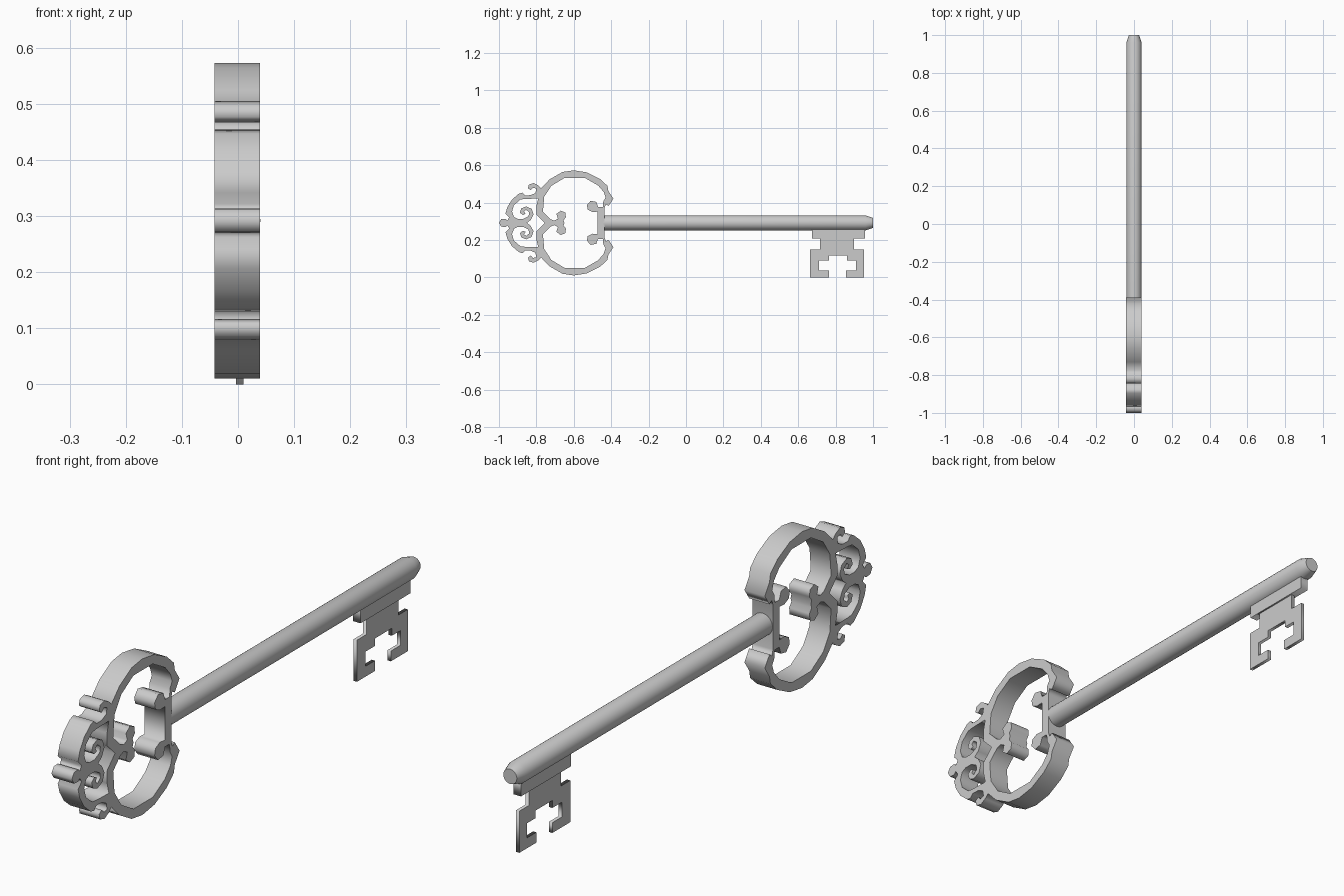
import bpy, bmesh
from math import pi
from mathutils import Matrix

if "Cube" in bpy.data.objects:
    bpy.data.objects.remove(bpy.data.objects["Cube"])

AXIS = 0.292   # height of the key's centre line


def plate(name, loops, half, x=0.0, z=0.0):
    """Extrude flat (y, z) outlines along x; inner loops become holes."""
    cu = bpy.data.curves.new(name, 'CURVE')
    cu.dimensions = '2D'
    cu.fill_mode = 'BOTH'
    cu.extrude = half
    for pts in loops:
        s = cu.splines.new('POLY')
        s.points.add(len(pts) - 1)
        for p, (a, b) in zip(s.points, pts):
            p.co = (a, b, 0, 1)
        s.use_cyclic_u = True
    ob = bpy.data.objects.new(name, cu)
    bpy.context.collection.objects.link(ob)
    ob.location = (x, 0, z)
    ob.rotation_euler = (pi / 2, 0, pi / 2)
    bpy.ops.object.select_all(action='DESELECT')
    ob.select_set(True)
    bpy.context.view_layer.objects.active = ob
    bpy.ops.object.convert(target='MESH')
    return bpy.context.object


def mirrored(half):
    """Close a half outline whose first and last points lie on the axis."""
    return half + [(a, -b) for a, b in reversed(half[1:-1])]


# ornate bow: outer silhouette, left finial to right bar
outer = [(-1.0, 0), (-.988, .02), (-.965, .022), (-.955, .013), (-.945, .03),
         (-.965, .05), (-.955, .085), (-.93, .125), (-.895, .155), (-.875, .162),
         (-.86, .147), (-.83, .148), (-.805, .16), (-.80, .183), (-.818, .188),
         (-.83, .175), (-.845, .185), (-.84, .205), (-.815, .213), (-.79, .2),
         (-.775, .185), (-.73, .232), (-.66, .272), (-.6, .281), (-.53, .27),
         (-.46, .235), (-.42, .198), (-.415, .17), (-.388, .13), (-.415, .09),
         (-.428, .1), (-.435, .08), (-.435, 0)]
# large opening, including the two volutes and the inner fleuron
ring_hole = [(-.472, 0), (-.472, .06), (-.5, .058), (-.525, .07), (-.53, .095),
             (-.51, .118), (-.48, .112), (-.47, .085), (-.445, .085), (-.442, .115),
             (-.43, .135), (-.44, .165), (-.47, .2), (-.54, .24), (-.65, .24),
             (-.72, .198), (-.758, .14), (-.765, .06), (-.725, .02), (-.705, .012),
             (-.685, .022), (-.693, .048), (-.67, .065), (-.645, .055),
             (-.642, .03), (-.655, .014), (-.65, 0)]
# crown opening, including the pair of scrolls
crown_hole = [(-.755, 0), (-.8, .045), (-.8, .09), (-.79, .13), (-.86, .128),
              (-.885, .125), (-.92, .095), (-.93, .06), (-.92, .032), (-.9, .022),
              (-.87, .022), (-.842, .036), (-.838, .056), (-.855, .07),
              (-.866, .06), (-.858, .048), (-.872, .042), (-.888, .055),
              (-.88, .078), (-.855, .088), (-.825, .075), (-.815, .045),
              (-.83, .016), (-.85, 0)]
plate("bow", [mirrored(outer), mirrored(ring_hole), mirrored(crown_hole)],
      0.0405, -0.0015, AXIS)

# round shaft with a chamfered tip
bm = bmesh.new()
bmesh.ops.create_cone(bm, cap_ends=True, segments=24, radius1=.04, radius2=.04,
                      depth=1.4, matrix=Matrix.Translation((0, .26, 0))
                      @ Matrix.Rotation(-pi / 2, 4, 'X'))
tip = max(bm.faces, key=lambda f: f.calc_center_median().y)
bmesh.ops.inset_region(bm, faces=[tip], thickness=.013, use_even_offset=True)
for v in tip.verts:
    v.co.y = 1.0
me = bpy.data.meshes.new("shaft")
bm.to_mesh(me)
bm.free()
shaft = bpy.data.objects.new("shaft", me)
bpy.context.collection.objects.link(shaft)
shaft.location = (0, 0, AXIS)
bpy.ops.object.select_all(action='DESELECT')
shaft.select_set(True)
bpy.context.view_layer.objects.active = shaft
bpy.ops.object.shade_smooth_by_angle(angle=.4)

# block joining the bit to the shaft
plate("bit_block", [[(.674, .208), (.958, .208), (.958, .27), (.674, .27)]], .015, .001)

# thin toothed bit
plate("bit", [[(.717, .22), (.717, .15), (.663, .15), (.663, 0), (.765, 0),
               (.765, .037), (.711, .037), (.711, .09), (.765, .09), (.765, .117),
               (.861, .117), (.861, .09), (.909, .09), (.909, .037), (.856, .037),
               (.856, 0), (.952, 0), (.952, .15), (.898, .15), (.898, .22)]],
      .0065, .003)
